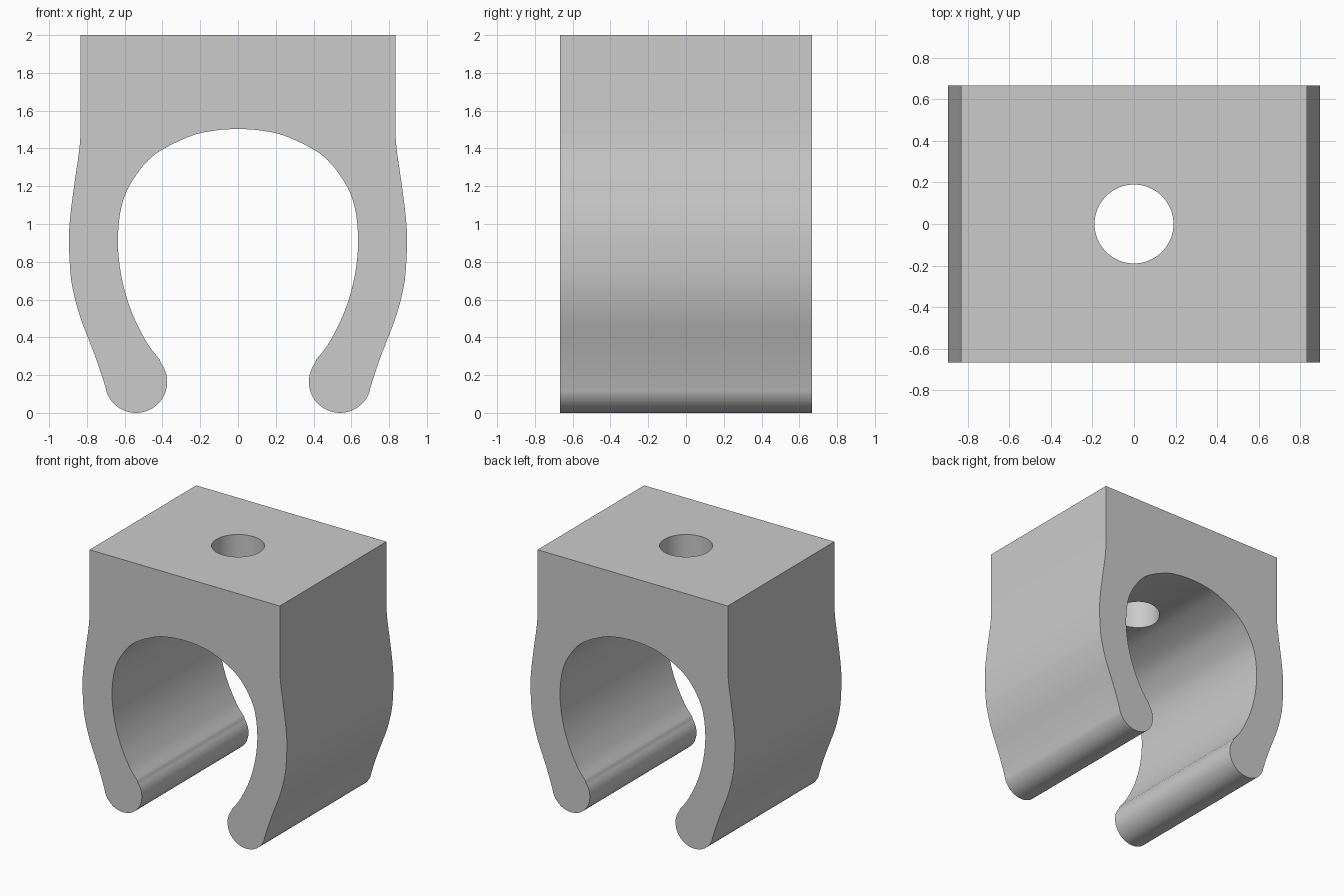
import bpy, bmesh, math
from mathutils import Vector

if "Cube" in bpy.data.objects:
    bpy.data.objects.remove(bpy.data.objects["Cube"])

HALF_DEPTH = 0.667


def spline(points, steps=8):
    """Smooth Catmull-Rom curve through the points."""
    p = [Vector(q) for q in points]
    p = [2 * p[0] - p[1]] + p + [2 * p[-1] - p[-2]]
    out = []
    for i in range(1, len(p) - 2):
        a, b, c, d = p[i - 1:i + 3]
        for s in range(steps):
            t = s / steps
            out.append(0.5 * (2 * b + (c - a) * t + (2 * a - 5 * b + 4 * c - d) * t * t
                              + (3 * b - a - 3 * c + d) * t ** 3))
    out.append(p[-2])
    return [(v.x, v.y) for v in out]


# Right half of the profile: outer wall, rounded tip, inner cradle
outer = spline([(0.833, 1.48), (0.842, 1.38), (0.868, 1.2), (0.889, 1.03), (0.895, 0.9),
                (0.885, 0.72), (0.862, 0.6), (0.833, 0.5), (0.795, 0.4), (0.76, 0.31),
                (0.725, 0.21), (0.70, 0.13)])
tip = [(0.54 + 0.165 * math.cos(math.radians(a)), 0.165 + 0.165 * math.sin(math.radians(a)))
       for a in range(-20, -223, -6)]
inner = spline([(0.413, 0.28), (0.484, 0.375), (0.563, 0.535), (0.616, 0.716), (0.636, 0.91),
                (0.615, 1.1), (0.552, 1.24), (0.44, 1.368), (0.257, 1.463), (0.12, 1.495),
                (0.0, 1.504)])
right = [(0.833, 2.0)] + outer + tip + inner
profile = right + [(-x, z) for x, z in reversed(right[:-1])]

# Clip body: profile extruded along y
bm = bmesh.new()
face = bm.faces.new([bm.verts.new((x, -HALF_DEPTH, z)) for x, z in profile])
res = bmesh.ops.extrude_face_region(bm, geom=[face])
bmesh.ops.translate(bm, vec=(0, 2 * HALF_DEPTH, 0),
                    verts=[v for v in res["geom"] if isinstance(v, bmesh.types.BMVert)])
bmesh.ops.recalc_face_normals(bm, faces=bm.faces[:])
mesh = bpy.data.meshes.new("pipe_clip")
bm.to_mesh(mesh)
bm.free()
clip = bpy.data.objects.new("pipe_clip", mesh)
bpy.context.collection.objects.link(clip)

grey = bpy.data.materials.new("light grey")
grey.diffuse_color = (0.6, 0.6, 0.6, 1)
grey.use_nodes = True
grey.node_tree.nodes["Principled BSDF"].inputs["Base Color"].default_value = grey.diffuse_color
mesh.materials.append(grey)

# Screw hole through the top block
bpy.ops.mesh.primitive_cylinder_add(vertices=64, radius=0.19, depth=1.2, location=(0, 0, 1.8))
cutter = bpy.context.object
cutter.name = "screw_hole_cutter"
cutter.data.materials.append(grey)
cutter.hide_render = True
bpy.ops.object.select_all(action='DESELECT')
clip.select_set(True)
bpy.context.view_layer.objects.active = clip
cut = clip.modifiers.new("screw_hole", 'BOOLEAN')
cut.operation = 'DIFFERENCE'
cut.solver = 'EXACT'
cut.object = cutter
bpy.ops.object.modifier_apply(modifier=cut.name)
bpy.data.objects.remove(cutter)

# Smooth curved walls, keep crisp rims
bpy.ops.object.shade_smooth_by_angle(angle=math.radians(30))
